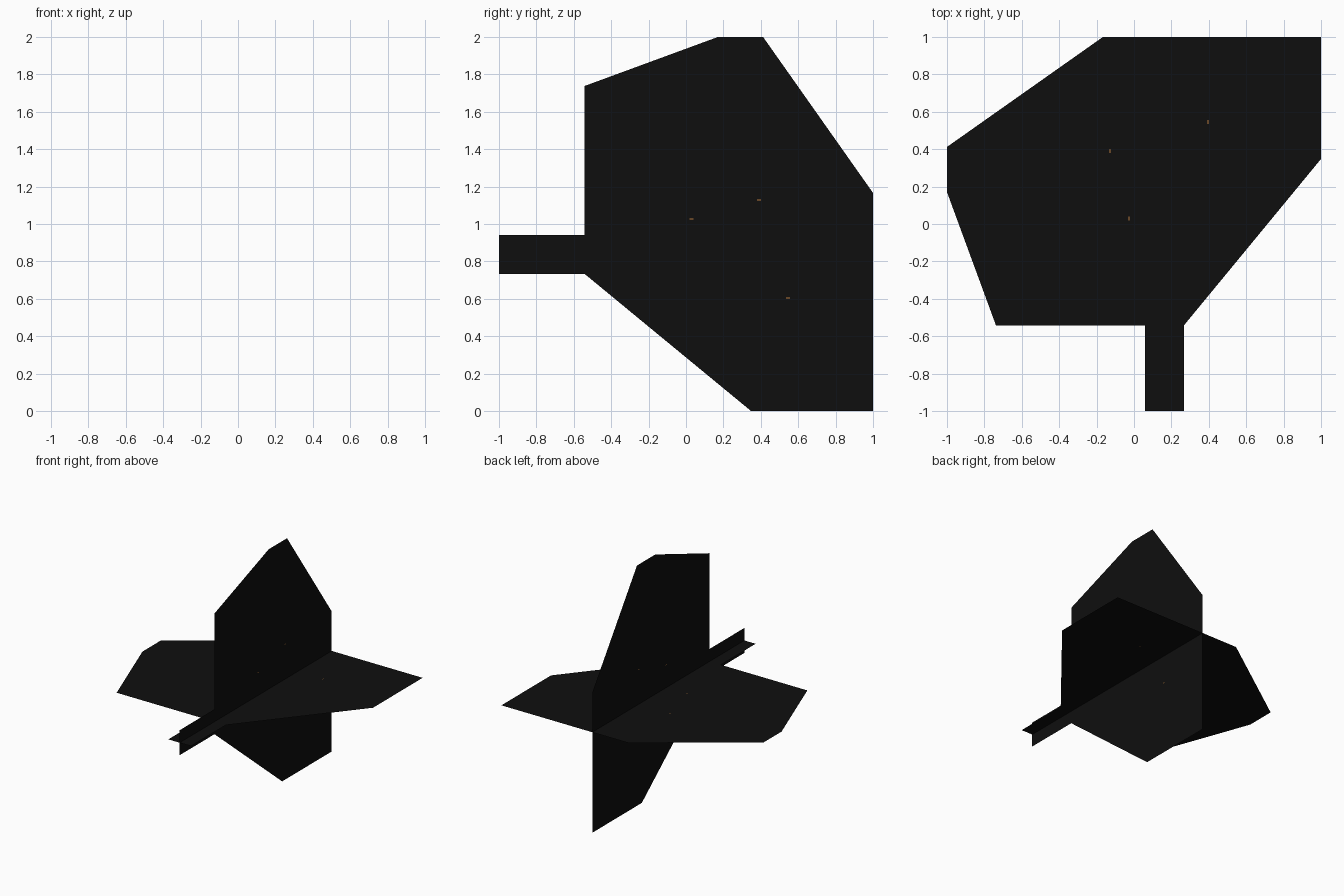
import bpy
import bmesh
from mathutils import Vector

if "Cube" in bpy.data.objects:
    bpy.data.objects.remove(bpy.data.objects["Cube"])

# Two identical flat cards share the long axis at x = AX, z = AZ
AX, AZ = 0.163, 0.837

# Card outline as (y, height)
OUTLINE = [(-1, 0.941), (-0.542, 0.941), (-0.542, 1.738), (0.171, 2),
           (0.412, 2), (1, 1.166), (1, 0), (0.348, 0),
           (-0.542, 0.733), (-1, 0.733)]
# Tiny orange flecks: centre (y, height)
FLECKS = [(0.03, 1.027), (0.39, 1.128), (0.545, 0.604)]


def material(name, rgb):
    m = bpy.data.materials.new(name)
    m.diffuse_color = (*rgb, 1)
    m.use_nodes = True
    m.node_tree.nodes["Principled BSDF"].inputs["Base Color"].default_value = m.diffuse_color
    return m


black = material("near_black", (0.0045, 0.0045, 0.0045))
orange = material("burnt_orange", (0.55, 0.22, 0.05))


def upright(y, h, offset=0):
    return Vector((AX + offset, y, h))


def level(y, h, offset=0):
    return Vector((1 - h, y, AZ + offset))


def build(name, polygons, mat):
    bm = bmesh.new()
    for poly in polygons:
        bm.faces.new([bm.verts.new(p) for p in poly])
    mesh = bpy.data.meshes.new(name)
    bm.to_mesh(mesh)
    bm.free()
    mesh.materials.append(mat)
    bpy.context.collection.objects.link(bpy.data.objects.new(name, mesh))


for label, place in (("upright", upright), ("level", level)):
    # Main card
    build(label + "_card", [[place(y, h) for y, h in OUTLINE]], black)
    # Flecks on both sides of the card
    quads = []
    for y, h in FLECKS:
        for off in (-0.001, 0.001):
            quads.append([place(y + dy, h + dh, off) for dy, dh in
                          ((-0.01, -0.002), (0.01, -0.002), (0.01, 0.002), (-0.01, 0.002))])
    build(label + "_flecks", quads, orange)
